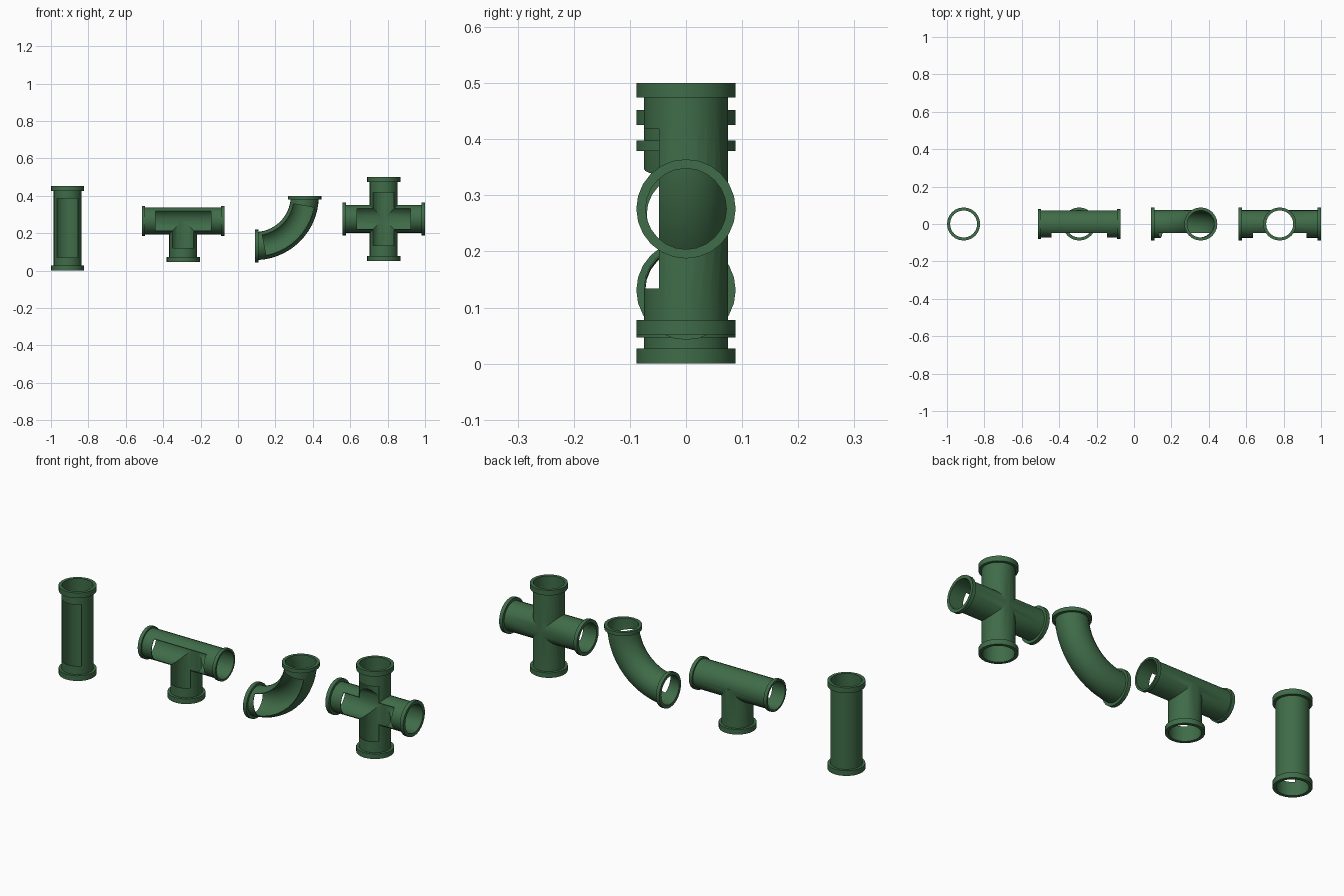
import bpy, bmesh, math
from mathutils import Vector

if "Cube" in bpy.data.objects:
    bpy.data.objects.remove(bpy.data.objects["Cube"])

SIDES = 24
WALL = 0.0025
mat = bpy.data.materials.new("green_plastic")
mat.diffuse_color = (0.05, 0.15, 0.065, 1)
mat.use_nodes = True
mat.node_tree.nodes["Principled BSDF"].inputs["Base Color"].default_value = mat.diffuse_color


def straight(axis, centre, cross, a, b):
    """Path frames (origin, sideways direction) along x or z from a to b."""
    if axis == 'x':
        return [(Vector((t, 0, cross)), Vector((0, 0, 1))) for t in (a, b)]
    return [(Vector((centre, 0, t)), Vector((1, 0, 0))) for t in (a, b)]


def arc(cx, cz, r, a0, a1, n=14):
    out = []
    for i in range(n + 1):
        a = math.radians(a0 + (a1 - a0) * i / n)
        u = Vector((math.cos(a), 0, math.sin(a)))
        out.append((Vector((cx, 0, cz)) + u * r, u))
    return out


def circle(r):
    return [(r * math.cos(2 * math.pi * i / SIDES), r * math.sin(2 * math.pi * i / SIDES))
            for i in range(SIDES)]


def slot(depth=0.048, w=0.061):
    return [(-w, -0.2), (w, -0.2), (w, -depth), (-w, -depth)]


def sweep(name, section, path):
    """Closed solid: section (sideways, y) carried along the path."""
    bm = bmesh.new()
    rings = [[bm.verts.new(o + u * p + Vector((0, q, 0))) for p, q in section] for o, u in path]
    n = len(section)
    for r0, r1 in zip(rings, rings[1:]):
        for i in range(n):
            j = (i + 1) % n
            bm.faces.new((r0[i], r0[j], r1[j], r1[i]))
    bm.faces.new(rings[0])
    bm.faces.new(rings[-1])
    bmesh.ops.recalc_face_normals(bm, faces=bm.faces)
    me = bpy.data.meshes.new(name)
    bm.to_mesh(me)
    bm.free()
    ob = bpy.data.objects.new(name, me)
    bpy.context.collection.objects.link(ob)
    return ob


def build(name, solids, cutters):
    """Union the solids, subtract bores and windows, shade."""
    base = sweep(name, *solids[0])
    jobs = [(s, 'UNION') for s in solids[1:]] + [(c, 'DIFFERENCE') for c in cutters]
    bpy.context.view_layer.objects.active = base
    for job, op in jobs:
        tool = sweep("tool", *job)
        m = base.modifiers.new("bool", 'BOOLEAN')
        m.operation, m.solver, m.object = op, 'EXACT', tool
        bpy.ops.object.modifier_apply(modifier=m.name)
        bpy.data.objects.remove(tool)
    base.data.materials.clear()
    base.data.materials.append(mat)
    bpy.ops.object.select_all(action='DESELECT')
    base.select_set(True)
    bpy.ops.object.shade_smooth_by_angle(angle=math.radians(30))


# straight pipe with a long front window
def pz(x, a, b):
    return straight('z', x, 0, a, b)


def px(z, a, b):
    return straight('x', 0, z, a, b)


R, F = 0.075, 0.0885
x = -0.911
build("straight_pipe",
      [(circle(R), pz(x, 0.01, 0.44)),
       (circle(F), pz(x, 0, 0.027)), (circle(F), pz(x, 0.425, 0.452))],
      [(circle(R - WALL), pz(x, -0.1, 0.6)), (slot(), pz(x, 0.07, 0.385))])

# tee: horizontal run with a branch pointing down
x, z, r = -0.293, 0.266, 0.0725
build("tee_pipe",
      [(circle(r), px(z, x - 0.21, x + 0.21)),
       (circle(R), pz(x, 0.055, z)),
       (circle(0.08), px(z, x - 0.221, x - 0.203)),
       (circle(0.08), px(z, x + 0.203, x + 0.221)),
       (circle(F), pz(x, 0.047, 0.073))],
      [(circle(r - WALL), px(z, x - 0.3, x + 0.3)),
       (circle(R - WALL), pz(x, -0.1, z)),
       (slot(), px(z, x - 0.148, x + 0.148)),
       (slot(0.0481), pz(x, 0.122, z))])

# quarter bend
cx, cz, bend = 0.09, 0.398, 0.267
build("elbow_pipe",
      [(circle(R), arc(cx, cz, bend, -88, -2)),
       (circle(F), px(cz - bend, cx, cx + 0.019)),
       (circle(F), pz(cx + bend, cz - 0.019, cz))],
      [(circle(R - WALL), arc(cx, cz, bend, -95, 5)),
       (slot(), arc(cx, cz, bend, -79, -11))])

# four-way cross
x, z, h = 0.779, 0.276, 0.2245
solids = [(circle(R - 0.0005), px(z, x - 0.21, x + 0.21)),
          (circle(R), pz(x, z - 0.21, z + 0.21))]
for s in (-1, 1):
    solids.append((circle(F), px(z, x + s * 0.221, x + s * 0.202)))
    solids.append((circle(F), pz(x, z + s * h, z + s * (h - 0.026))))
build("cross_pipe", solids,
      [(circle(R - 0.0005 - WALL), px(z, x - 0.3, x + 0.3)),
       (circle(R - WALL), pz(x, z - 0.3, z + 0.3)),
       (slot(), px(z, x - 0.144, x + 0.144)),
       (slot(0.0481), pz(x, z - 0.142, z + 0.142))])
